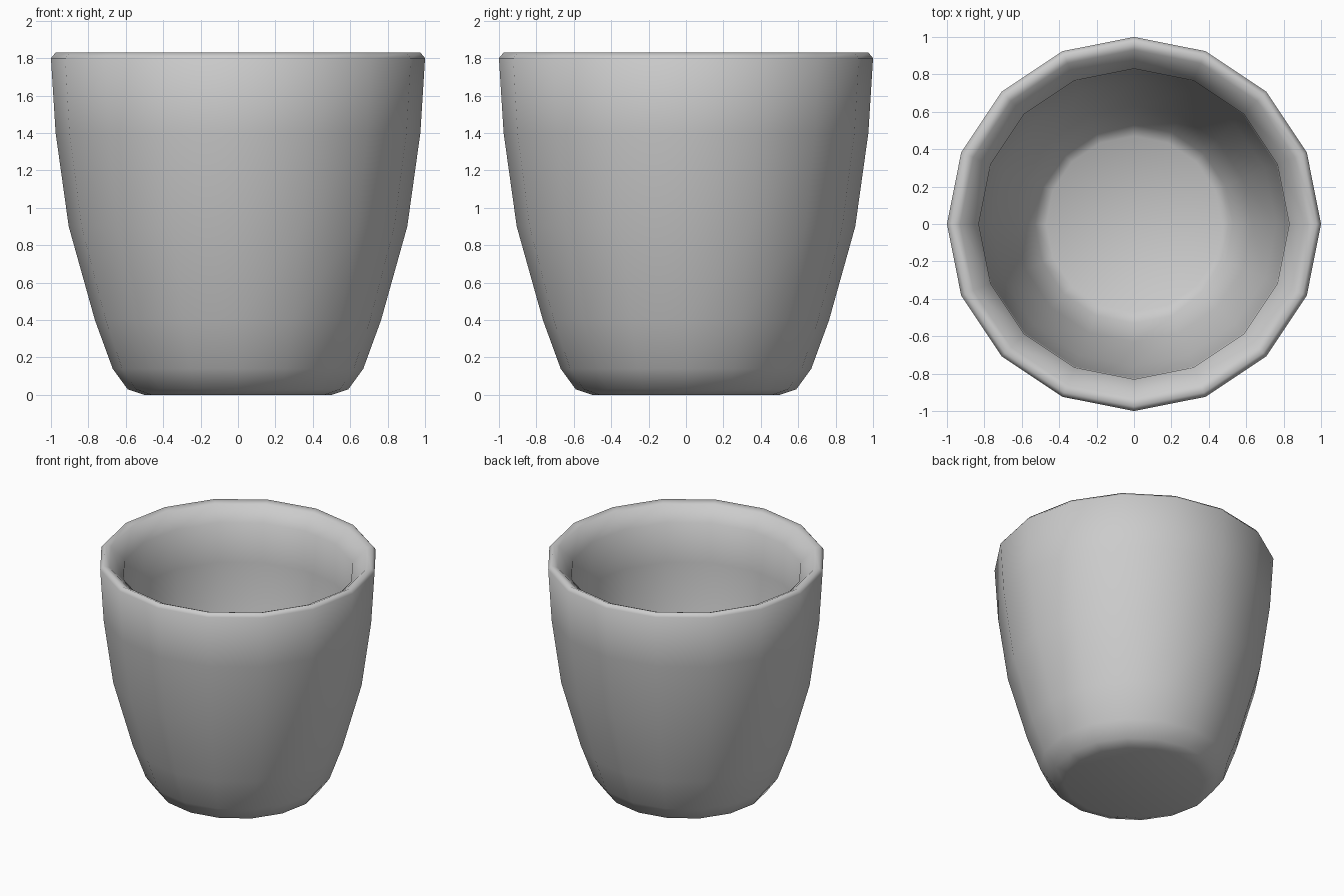
import bpy, bmesh, math

if "Cube" in bpy.data.objects:
    bpy.data.objects.remove(bpy.data.objects["Cube"])

SIDES = 16

# cup profile (radius, height): outside from base to rim, then inside down to floor
PROFILE = [(0.50, 0.0), (0.59, 0.03), (0.67, 0.14), (0.765, 0.40), (0.905, 0.90),
           (0.975, 1.40), (1.0, 1.80), (0.975, 1.83), (0.93, 1.81), (0.83, 1.71),
           (0.825, 1.40), (0.76, 0.90), (0.63, 0.43), (0.53, 0.18), (0.47, 0.14)]


def lathe(name, profile, sides):
    bm = bmesh.new()
    rings = [[bm.verts.new((r * math.cos(2 * math.pi * i / sides),
                            r * math.sin(2 * math.pi * i / sides), z))
              for i in range(sides)] for r, z in profile]
    for a, b in zip(rings, rings[1:]):
        for i in range(sides):
            j = (i + 1) % sides
            bm.faces.new((a[i], a[j], b[j], b[i]))
    # base and inner floor
    bm.faces.new(rings[0][::-1])
    bm.faces.new(rings[-1])
    bmesh.ops.recalc_face_normals(bm, faces=bm.faces)
    for f in bm.faces:
        f.smooth = True
    mesh = bpy.data.meshes.new(name)
    bm.to_mesh(mesh)
    bm.free()
    obj = bpy.data.objects.new(name, mesh)
    bpy.context.collection.objects.link(obj)
    return obj


# cup body
lathe("cup", PROFILE, SIDES)
